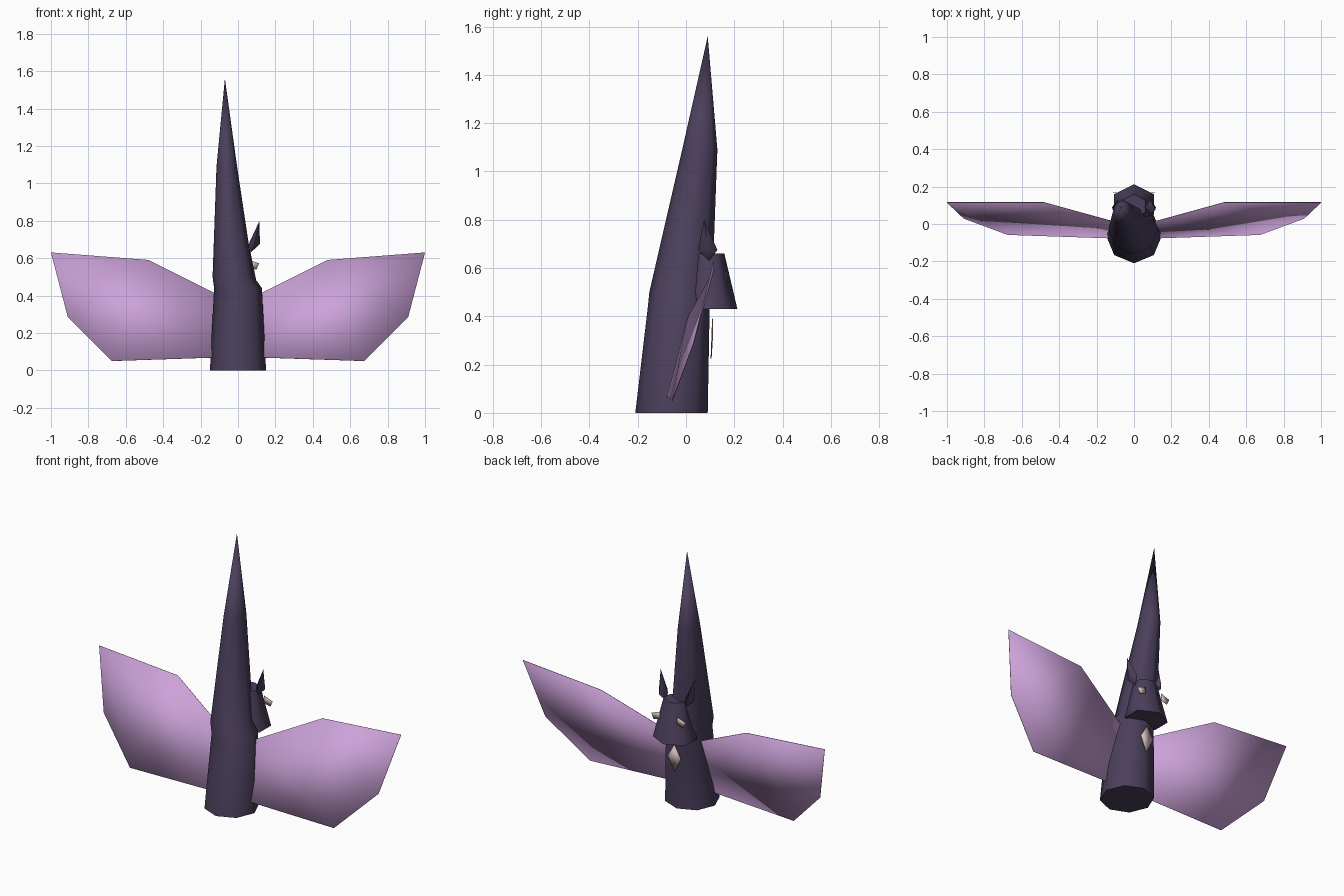
import bpy, math

old = bpy.data.objects.get("Cube")
if old:
    bpy.data.objects.remove(old, do_unlink=True)


def material(name, rgb):
    m = bpy.data.materials.new(name)
    m.use_nodes = True
    m.diffuse_color = (*rgb, 1)
    m.node_tree.nodes["Principled BSDF"].inputs["Base Color"].default_value = (*rgb, 1)
    return m


DARK = material("dark plum", (0.07, 0.05, 0.107))
LILAC = material("lilac", (0.60, 0.36, 0.69))
BEIGE = material("pale rose beige", (0.66, 0.50, 0.48))


def make(name, verts, faces, mat, thickness=0):
    mesh = bpy.data.meshes.new(name)
    mesh.from_pydata(verts, [], faces)
    mesh.materials.append(mat)
    ob = bpy.data.objects.new(name, mesh)
    bpy.context.collection.objects.link(ob)
    bpy.ops.object.select_all(action="DESELECT")
    ob.select_set(True)
    bpy.context.view_layer.objects.active = ob
    bpy.ops.object.shade_smooth_by_angle(angle=math.radians(72))
    if thickness:
        mod = ob.modifiers.new("thickness", "SOLIDIFY")
        mod.thickness = thickness
        mod.offset = 0
    return ob


def loft(name, sides, rings, mat, tip=None, root=None):
    """Stack of rings (x, y, z, x radius, y radius), closed by caps or points."""
    verts, faces = [], []
    for x, y, z, rx, ry in rings:
        for i in range(sides):
            a = math.tau * i / sides + math.pi / 2
            verts.append((x + rx * math.cos(a), y + ry * math.sin(a), z))
    for r in range(len(rings) - 1):
        for i in range(sides):
            j = (i + 1) % sides
            b, t = r * sides, (r + 1) * sides
            faces.append((b + i, b + j, t + j, t + i))
    top = (len(rings) - 1) * sides
    if tip:
        verts.append(tip)
        faces += [(top + i, top + (i + 1) % sides, len(verts) - 1) for i in range(sides)]
    else:
        faces.append(tuple(range(top, top + sides)))
    if root:
        verts.append(root)
        faces += [((i + 1) % sides, i, len(verts) - 1) for i in range(sides)]
    else:
        faces.append(tuple(reversed(range(sides))))
    return make(name, verts, faces, mat)


# Body rising into a tall leaning spike
loft("body", 8, [
    (0, -0.06, 0, 0.15, 0.15),
    (0, -0.03, 0.44, 0.128, 0.128),
    (-0.026, -0.022, 0.50, 0.11, 0.13),
    (-0.06, 0.057, 1.09, 0.055, 0.073),
], DARK, tip=(-0.07, 0.09, 1.56))

# Head, flaring downward
loft("head", 6, [
    (0, 0.105, 0.43, 0.125, 0.108),
    (0, 0.095, 0.66, 0.07, 0.064),
], DARK)

# Paired parts
wing = [(0.08, 0.005, 0.39), (0.48, 0.115, 0.59), (1, 0.115, 0.63),
        (0.91, 0.03, 0.285), (0.675, -0.057, 0.05), (0.08, -0.077, 0.07)]
eye = [(0.056, 0.592), (0.113, 0.572), (0.098, 0.538), (0.056, 0.55)]
for side, s in (("left", 1), ("right", -1)):
    loft(side + "_ear", 4, [(s * 0.087, 0.09, 0.675, 0.03, 0.04)], DARK,
         tip=(s * 0.115, 0.075, 0.80), root=(s * 0.068, 0.095, 0.63))
    make(side + "_wing", [(s * x, y, z) for x, y, z in wing],
         [(0, 1, 4, 5)[::s], (1, 2, 3, 4)[::s]], LILAC, 0.003)
    make(side + "_eye", [(s * x, 0.166, z) for x, z in eye],
         [(0, 1, 2, 3)[::s]], BEIGE, 0.003)

# Chest diamond
make("chest_mark", [(0, 0.11, 0.39), (0.043, 0.11, 0.315), (0, 0.104, 0.225), (-0.043, 0.11, 0.315)],
     [(0, 1, 2, 3)], BEIGE, 0.004)
